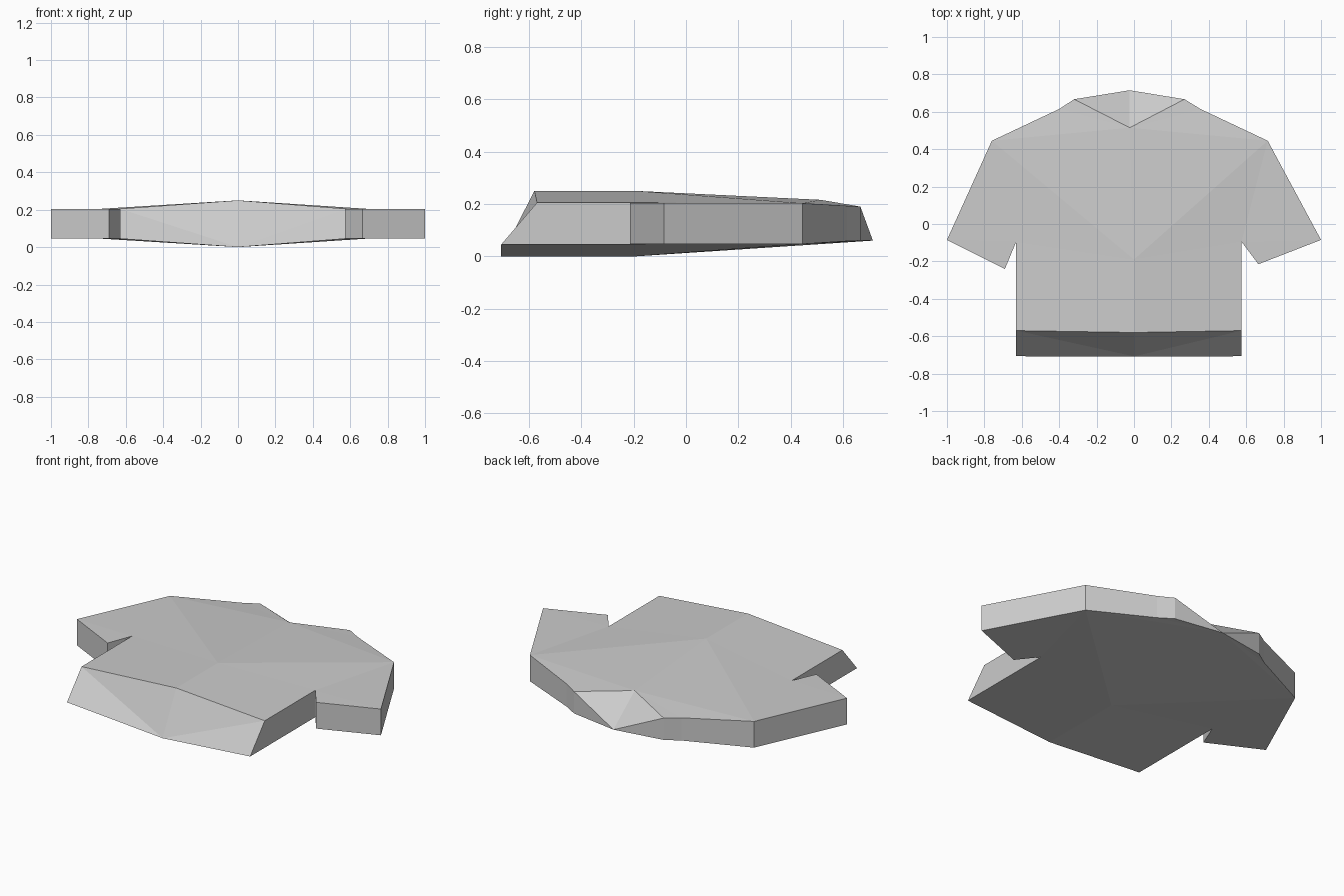
import bpy, bmesh

cube = bpy.data.objects.get("Cube")
if cube:
    bpy.data.objects.remove(cube, do_unlink=True)

cloth = bpy.data.materials.new("light_grey_cloth")
cloth.use_nodes = True
grey = (0.6, 0.6, 0.6, 1)
cloth.diffuse_color = grey
cloth.node_tree.nodes["Principled BSDF"].inputs["Base Color"].default_value = grey

# Side outline: name, right x, left x, right y, left y, front z, back z
OUTLINE = [
    ("hem", -0.63, 0.575, -0.57, -0.57, 0.205, 0.045),
    ("armpit", -0.63, 0.575, -0.095, -0.095, 0.205, 0.045),
    ("cuff", -0.69, 0.665, -0.24, -0.215, 0.203, 0.047),
    ("sleeve_tip", -1, 1, -0.085, -0.085, 0.203, 0.047),
    ("shoulder", -0.76, 0.715, 0.445, 0.445, 0.203, 0.047),
    ("yoke", -0.4, 0.355, 0.615, 0.615, 0.193, 0.058),
    ("neck", -0.32, 0.27, 0.667, 0.667, 0.19, 0.06),
]
HEM_FLARE = 0.137

bm = bmesh.new()
# Middle points shared by both halves, keyed by front (1) and back (0)
mid = {
    ("hem", 1): bm.verts.new((0, -0.58, 0.25)),
    ("hem", 0): bm.verts.new((0, -0.708, 0)),
    ("chest", 1): bm.verts.new((0, -0.19, 0.25)),
    ("chest", 0): bm.verts.new((0, -0.19, 0)),
    ("collar", 1): bm.verts.new((-0.023, 0.515, 0.216)),
    ("collar", 0): bm.verts.new((-0.023, 0.715, 0.06)),
}


def build_half(side):
    """One half of the shirt: front panel, back panel, rim and neck opening."""
    pts = {}
    for name, xr, xl, yr, yl, z_front, z_back in OUTLINE:
        x, y = (xl, yl) if side else (xr, yr)
        flare = HEM_FLARE if name == "hem" else 0
        pts[name, 1] = bm.verts.new((x, y, z_front))
        pts[name, 0] = bm.verts.new((x, y - flare, z_back))

    # Front and back panels
    for k in (0, 1):
        hem, armpit, cuff, tip, shoulder, yoke, neck = [pts[r[0], k] for r in OUTLINE]
        chest, collar = mid["chest", k], mid["collar", k]
        for face in ((mid["hem", k], hem, chest), (hem, armpit, chest),
                     (armpit, shoulder, chest), (armpit, cuff, tip),
                     (armpit, tip, shoulder), (shoulder, collar, chest),
                     (shoulder, yoke, collar), (yoke, neck, collar)):
            bm.faces.new(face)

    # Rim from hem to neck
    names = [r[0] for r in OUTLINE]
    for a, b in zip(names, names[1:]):
        bm.faces.new((pts[a, 0], pts[b, 0], pts[b, 1], pts[a, 1]))

    # Hem end and neck opening
    bm.faces.new((mid["hem", 0], pts["hem", 0], pts["hem", 1]))
    bm.faces.new((mid["hem", 0], pts["hem", 1], mid["hem", 1]))
    bm.faces.new((pts["neck", 1], pts["neck", 0], mid["collar", 0]))
    bm.faces.new((pts["neck", 1], mid["collar", 0], mid["collar", 1]))


for side in (0, 1):
    build_half(side)
bmesh.ops.recalc_face_normals(bm, faces=bm.faces)

mesh = bpy.data.meshes.new("shirt")
bm.to_mesh(mesh)
bm.free()
mesh.materials.append(cloth)
shirt = bpy.data.objects.new("shirt", mesh)
bpy.context.collection.objects.link(shirt)
